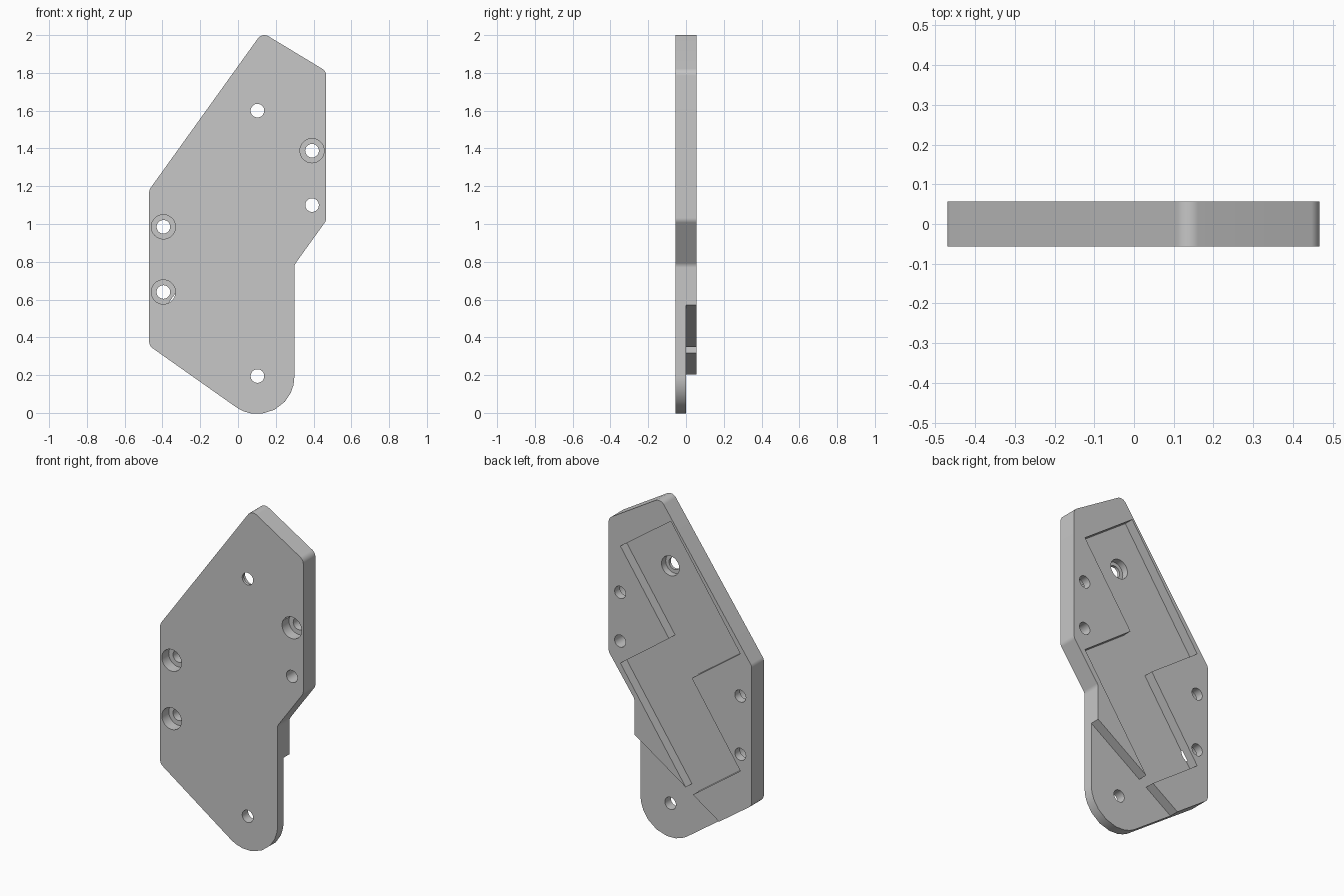
import bpy, bmesh, math
from mathutils import Vector

cube = bpy.data.objects.get("Cube")
if cube:
    bpy.data.objects.remove(cube, do_unlink=True)

FRONT, BACK, FLOOR = -0.0565, 0.0565, -0.001
GREY = (0.57, 0.57, 0.57, 1)

grey = bpy.data.materials.new("plain_grey")
grey.use_nodes = True
grey.diffuse_color = GREY
grey.node_tree.nodes["Principled BSDF"].inputs["Base Color"].default_value = GREY


def fillet(corners, steps=10):
    """Round each (x, z, radius) corner of a closed profile with a tangent arc."""
    out = []
    for i, (x, z, r) in enumerate(corners):
        p = Vector((x, z))
        a = (Vector(corners[i - 1][:2]) - p).normalized()
        b = (Vector(corners[(i + 1) % len(corners)][:2]) - p).normalized()
        half = a.angle(b) / 2
        centre = p + (a + b).normalized() * (r / math.sin(half))
        start = p + a * (r / math.tan(half)) - centre
        end = p + b * (r / math.tan(half)) - centre
        for k in range(steps + 1):
            out.append(centre + start.lerp(end, k / steps).normalized() * r)
    return out


def prism(name, points, y0, y1):
    """Extrude an (x, z) profile along y."""
    bm = bmesh.new()
    face = bm.faces.new([bm.verts.new((p[0], y0, p[1])) for p in points])
    ext = bmesh.ops.extrude_face_region(bm, geom=[face])["geom"]
    verts = [v for v in ext if isinstance(v, bmesh.types.BMVert)]
    bmesh.ops.translate(bm, verts=verts, vec=(0, y1 - y0, 0))
    bmesh.ops.recalc_face_normals(bm, faces=bm.faces)
    mesh = bpy.data.meshes.new(name)
    bm.to_mesh(mesh)
    bm.free()
    mesh.materials.append(grey)
    obj = bpy.data.objects.new(name, mesh)
    bpy.context.collection.objects.link(obj)
    return obj


def circle(x, z, r, n=40):
    turn = 2 * math.pi / n
    return [(x + r * math.cos(i * turn), z + r * math.sin(i * turn)) for i in range(n)]


def cut(name, points, y0, y1):
    """Subtract a prism from the plate."""
    cutter = prism(name, points, y0, y1)
    cutter.hide_render = True
    mod = plate.modifiers.new(name, "BOOLEAN")
    mod.operation = "DIFFERENCE"
    mod.solver = "EXACT"
    mod.object = cutter
    bpy.ops.object.modifier_apply(modifier=name)
    bpy.data.objects.remove(cutter, do_unlink=True)


# Plate outline with rounded corners and a broad round foot
outline = fillet([
    (0.128, 2.014, 0.042), (0.467, 1.809, 0.042), (0.467, 1.018, 0.042),
    (0.298, 0.783, 0.042), (0.298, -0.187, 0.195), (-0.47, 0.355, 0.042),
    (-0.47, 1.181, 0.042),
])
plate = prism("mounting_plate", outline, FRONT, BACK)
bpy.context.view_layer.objects.active = plate
plate.select_set(True)

# Thinned foot below a slanting step
cut("foot_step", [(-0.6, -0.024), (0.6, 0.773), (0.6, -0.3), (-0.6, -0.3)], FLOOR, 0.2)

# Stepped slanting pocket in the back
cut("back_pocket", [(0.39, 1.662), (0.06, 1.897), (-0.395, 1.234), (-0.077, 1.006),
                    (-0.395, 0.541), (-0.068, 0.306), (0.39, 0.97), (0.072, 1.2)],
    FLOOR, 0.2)

# Through holes
side_holes = [(0.392, 1.388), (-0.395, 0.985), (-0.395, 0.64)]
for x, z in side_holes + [(0.392, 1.1), (0.103, 1.6), (0.103, 0.195)]:
    cut("through_hole", circle(x, z, 0.036), -0.2, 0.2)

# Screw head recesses in the front, and one in the pocket floor
for x, z in side_holes:
    cut("front_recess", circle(x, z, 0.064), -0.2, 0.008)
cut("pocket_recess", circle(0.103, 1.6, 0.058), -0.04, 0.03)

bpy.ops.object.shade_smooth_by_angle(angle=math.radians(25))
